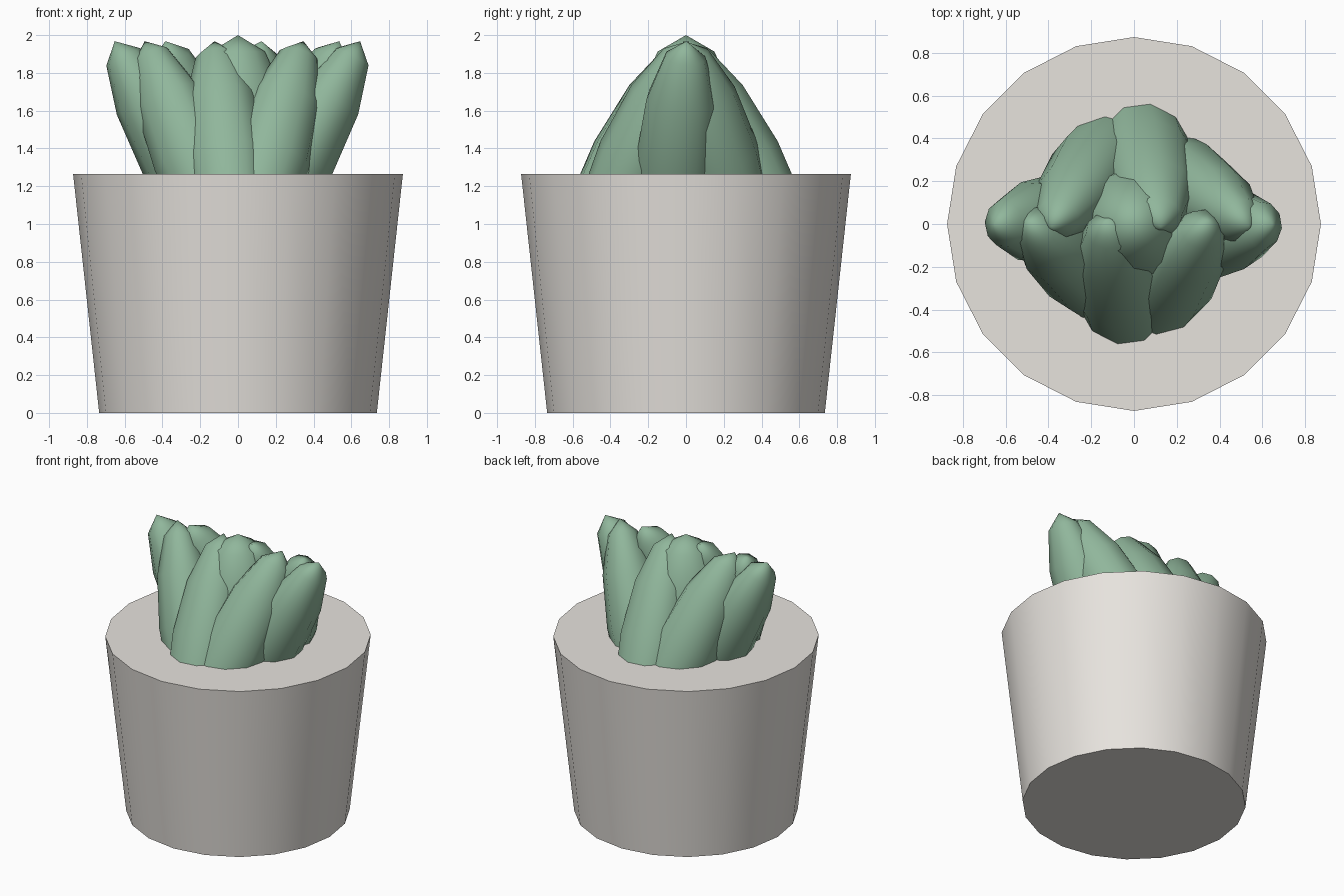
import bpy, math
from mathutils import Vector, Matrix

if "Cube" in bpy.data.objects:
    bpy.data.objects.remove(bpy.data.objects["Cube"])


def material(name, rgb):
    m = bpy.data.materials.new(name)
    m.diffuse_color = (*rgb, 1)
    m.use_nodes = True
    m.node_tree.nodes["Principled BSDF"].inputs["Base Color"].default_value = m.diffuse_color
    return m


def finish(name, mat):
    ob = bpy.context.object
    ob.name = name
    ob.data.materials.append(mat)
    return ob


clay = material("clay", (0.80, 0.77, 0.73))
green = material("green", (0.28, 0.47, 0.33))

# Tapered solid pot
bpy.ops.mesh.primitive_cone_add(vertices=20, radius1=0.735, radius2=0.873,
                                depth=1.265, location=(0, 0, 0.6325))
finish("pot", clay)
bpy.ops.object.shade_smooth_by_angle(angle=math.radians(30))


def leaf(name, centre, axis, side, size):
    """Low-poly ellipsoid, long along axis and wide along side."""
    bpy.ops.mesh.primitive_uv_sphere_add(segments=10, ring_count=6, radius=1)
    ob = finish(name, green)
    z = Vector(axis).normalized()
    y = z.cross(Vector(side)).normalized()
    rot = Matrix((y.cross(z), y, z)).transposed()
    ob.matrix_world = Matrix.LocRotScale(Vector(centre), rot.to_quaternion(), Vector(size))
    bpy.ops.object.shade_smooth()


# Upright middle leaf
leaf("centre_leaf", (0, 0, 1.35), (0, 0, 1), (1, 0, 0), (0.3, 0.3, 0.65))

# Ring of leaves: they spread sideways in x and lean inward in y
tilt = 0.49
for i, deg in enumerate((-9, 35, 79, 126, 176, 221, 259, 302)):
    a = math.radians(deg)
    c, s = math.cos(a), math.sin(a)
    axis = (math.sin(tilt) * c, -math.sin(tilt) * s, math.cos(tilt))
    leaf(f"leaf_{i + 1}", (0.325 * c, 0.315 * s, 1.35), axis, (-s, c, 0),
         (0.22, 0.2, 0.7))
